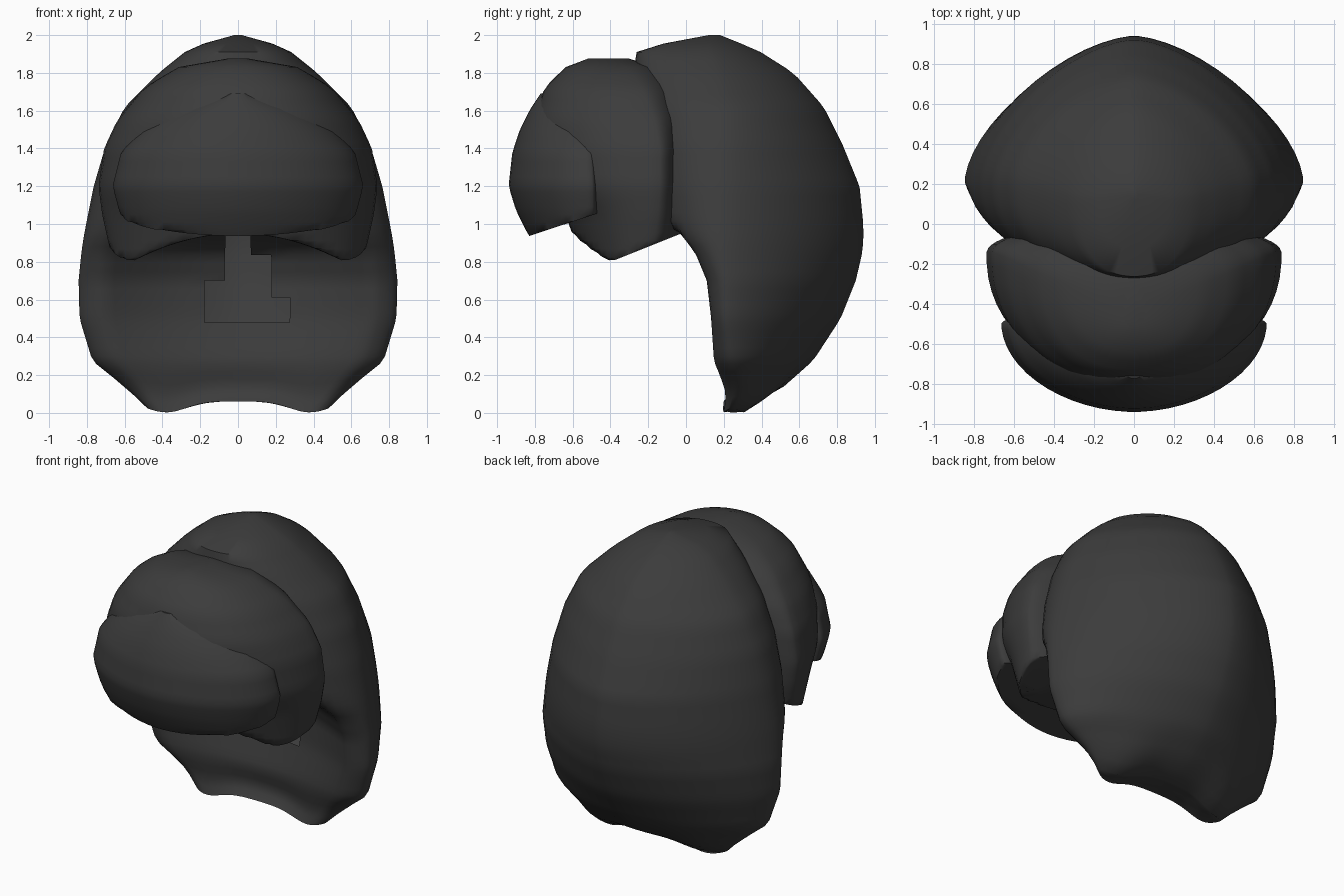
import bpy, bmesh, math

if "Cube" in bpy.data.objects:
    bpy.data.objects.remove(bpy.data.objects["Cube"])

SEG = 56


def sample(table, z):
    """Linear interpolation of the table row at height z."""
    for a, b in zip(table, table[1:]):
        if z <= b[0]:
            f = (z - a[0]) / (b[0] - a[0])
            return [p + (q - p) * f for p, q in zip(a, b)]
    return list(table[-1])


def spow(v, e):
    return math.copysign(abs(v) ** e, v)


def loft(name, table, levels, e_front, e_back, shape, hole=None):
    """Stack of egg-shaped rings; rows are z, half width, centre y, front y, back y, dip."""
    bm = bmesh.new()
    z0, z1 = table[0][0], table[-1][0]
    heights = [z0 + (z1 - z0) * i / (levels - 1) for i in range(levels)]
    plan = [(z0, s) for s in (0.2, 0.4, 0.6, 0.8)] + [(z, 1.0) for z in heights]
    rings = []
    for z, s in plan:
        _, w, yc, yf, yb, dip = sample(table, z)
        ring = []
        for k in range(SEG):
            t = 2 * math.pi * (k + 0.5) / SEG
            back = math.sin(t) > 0
            e = 2 / (e_back if back else e_front)
            x = w * spow(math.cos(t), e)
            y = yc + (yb - yc if back else yc - yf) * spow(math.sin(t), e)
            if not back:
                y += dip * max(0, 1 - (x / (0.85 * w)) ** 2)
            mid = (yf + dip + yb) / 2
            ring.append(bm.verts.new(shape(x * s, mid + (y - mid) * s, z)))
        rings.append(ring)
    for a, b in zip(rings, rings[1:]):
        for k in range(SEG):
            n = (k + 1) % SEG
            bm.faces.new((a[k], a[n], b[n], b[k]))
    bm.faces.new(rings[0][::-1])
    bm.faces.new(rings[-1])
    bmesh.ops.recalc_face_normals(bm, faces=bm.faces)
    if hole:
        gone = [f for f in bm.faces if hole(f.calc_center_median())]
        bmesh.ops.delete(bm, geom=gone, context='FACES')
    me = bpy.data.meshes.new(name)
    bm.to_mesh(me)
    bm.free()
    ob = bpy.data.objects.new(name, me)
    bpy.context.collection.objects.link(ob)
    mat = bpy.data.materials.get("charcoal") or bpy.data.materials.new("charcoal")
    mat.diffuse_color = (0.045, 0.045, 0.045, 1)
    mat.use_nodes = True
    mat.node_tree.nodes["Principled BSDF"].inputs["Base Color"].default_value = mat.diffuse_color
    me.materials.append(mat)
    bpy.ops.object.select_all(action='DESELECT')
    ob.select_set(True)
    bpy.context.view_layer.objects.active = ob
    bpy.ops.object.shade_smooth_by_angle(angle=math.radians(50))
    return ob


# Main hair mass: full back, hollowed front wall, two lobes at the bottom
def main_shape(x, y, z):
    low = max(0, 1 - z / 0.3)
    return x, y, z + low * (0.035 - 0.065 * math.exp(-((abs(x) - 0.38) / 0.15) ** 2))


def face_hole(c):
    return (0.5 < c.z < 0.95 and c.y < 0.45
            and abs(c.x - 0.03) < 0.2 - 0.15 * max(0, (c.z - 0.6) / 0.35))


loft("back_hair", [
    (0.03, 0.48, 0.25, 0.17, 0.36, 0.03),
    (0.10, 0.58, 0.28, 0.17, 0.50, 0.08),
    (0.27, 0.77, 0.25, 0.08, 0.67, 0.14),
    (0.50, 0.84, 0.22, 0.07, 0.82, 0.22),
    (0.70, 0.845, 0.22, 0.03, 0.90, 0.28),
    (0.85, 0.83, 0.20, -0.06, 0.935, 0.32),
    (0.92, 0.82, 0.20, -0.15, 0.94, 0.30),
    (1.00, 0.805, 0.20, -0.20, 0.94, 0.0),
    (1.20, 0.765, 0.20, -0.25, 0.92, 0.0),
    (1.42, 0.70, 0.20, -0.27, 0.83, 0.0),
    (1.62, 0.60, 0.20, -0.28, 0.73, 0.0),
    (1.80, 0.42, 0.15, -0.28, 0.57, 0.0),
    (1.92, 0.27, 0.12, -0.26, 0.38, 0.0),
    (1.96, 0.17, 0.12, -0.10, 0.28, 0.0),
    (2.00, 0.02, 0.15, 0.12, 0.18, 0.0),
], 45, 2.3, 1.6, main_shape, face_hole)


# Fringe band wrapping the forehead, arched underneath with pointed corners
def fringe_shape(x, y, z):
    arch = 0.95 - 0.17 * min(1, (x / 0.6) ** 2)
    return x, y, max(z, arch, 0.78 + 0.4 * (y + 0.45))


loft("fringe_band", [
    (0.78, 0.66, -0.20, -0.54, -0.02, 0),
    (1.05, 0.72, -0.16, -0.64, 0.0, 0),
    (1.20, 0.74, -0.15, -0.75, 0.0, 0),
    (1.40, 0.71, -0.15, -0.80, 0.0, 0),
    (1.55, 0.64, -0.18, -0.81, 0.0, 0),
    (1.72, 0.50, -0.25, -0.75, -0.05, 0),
    (1.83, 0.32, -0.32, -0.64, -0.15, 0),
    (1.875, 0.06, -0.42, -0.52, -0.30, 0),
], 26, 2.2, 2.2, fringe_shape)


# Front tuft bulging over the brow
def tuft_shape(x, y, z):
    return x, y, max(z, 0.93 + 0.33 * (y + 0.85))


loft("front_tuft", [
    (0.93, 0.58, -0.50, -0.83, -0.45, 0),
    (1.07, 0.63, -0.50, -0.90, -0.42, 0),
    (1.20, 0.665, -0.50, -0.94, -0.42, 0),
    (1.38, 0.62, -0.51, -0.92, -0.42, 0),
    (1.50, 0.51, -0.53, -0.88, -0.45, 0),
    (1.60, 0.36, -0.58, -0.83, -0.50, 0),
    (1.69, 0.10, -0.66, -0.77, -0.60, 0),
], 20, 1.9, 2.0, tuft_shape)
